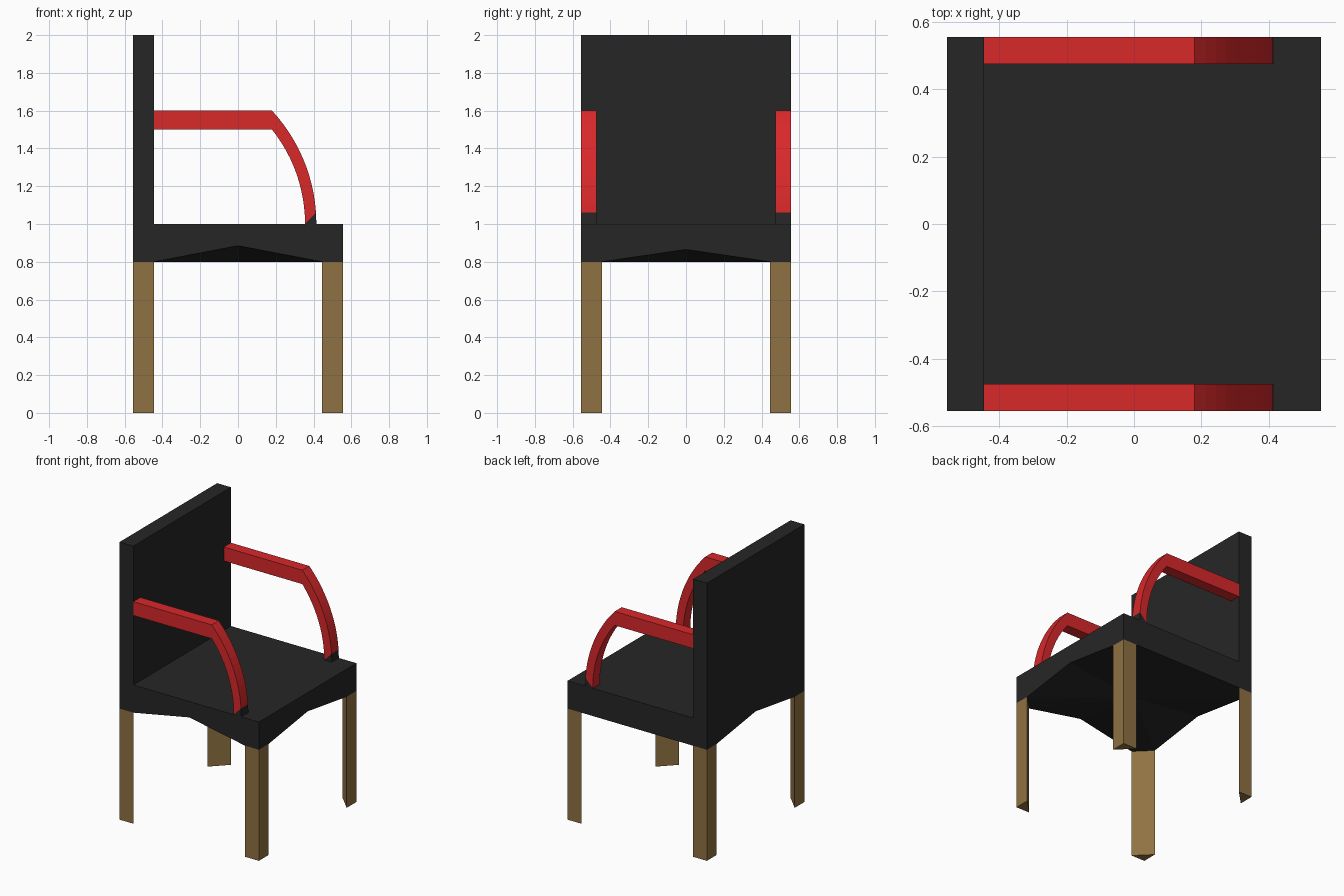
import bpy, bmesh, math

if "Cube" in bpy.data.objects:
    bpy.data.objects.remove(bpy.data.objects["Cube"])

H = 0.555          # half width of the chair
T = 0.11           # thickness of backrest and legs
I = H - T


def material(name, rgb):
    m = bpy.data.materials.new(name)
    m.diffuse_color = (*rgb, 1)
    m.use_nodes = True
    m.node_tree.nodes["Principled BSDF"].inputs["Base Color"].default_value = m.diffuse_color
    return m


BLACK = material("black", (0.0194, 0.0194, 0.0194))
RED = material("red", (0.686, 0.021, 0.023))
BROWN = material("brown wood", (0.275, 0.168, 0.054))


def finish(bm, name, mat):
    bmesh.ops.recalc_face_normals(bm, faces=bm.faces)
    me = bpy.data.meshes.new(name)
    bm.to_mesh(me)
    bm.free()
    me.materials.append(mat)
    ob = bpy.data.objects.new(name, me)
    bpy.context.collection.objects.link(ob)
    return ob


def prism(name, mat, points, offset):
    """Extrude a flat outline along an offset vector."""
    bm = bmesh.new()
    f = bm.faces.new([bm.verts.new(p) for p in points])
    r = bmesh.ops.extrude_face_region(bm, geom=[f])
    vs = [v for v in r["geom"] if isinstance(v, bmesh.types.BMVert)]
    bmesh.ops.translate(bm, verts=vs, vec=offset)
    return finish(bm, name, mat)


# seat: slab whose lower rim rises to the middle of every side
def seat():
    bm = bmesh.new()
    centre = bm.verts.new((0, 0, 0.8))
    corners = [(-H, -H), (H, -H), (H, H), (-H, H)]
    low = [bm.verts.new((x, y, 0.8)) for x, y in corners]
    top = [bm.verts.new((x, y, 1.0)) for x, y in corners]
    bm.faces.new(top)
    for i in range(4):
        j = (i + 1) % 4
        (ax, ay), (bx, by) = corners[i], corners[j]

        def rim(t, z):
            return bm.verts.new((ax + (bx - ax) * t, ay + (by - ay) * t, z))
        k = T / (2 * H)
        a = rim(k, 0.8)
        m = rim(0.5, 0.885 if i % 2 == 0 else 0.865)
        b = rim(1 - k, 0.8)
        bm.faces.new((low[i], a, m, b, low[j], top[j], top[i]))
        if i == 2:      # the rear arch is closed down to the leg tops
            bm.faces.new((a, m, b))
            under = [low[i], a, b, low[j]]
        else:
            under = [low[i], a, m, b, low[j]]
        for p, q in zip(under, under[1:]):
            bm.faces.new((centre, q, p))
    finish(bm, "seat", BLACK)


seat()

# backrest
prism("backrest", BLACK, [(-H, -H, 1), (-I, -H, 1), (-I, -H, 2), (-H, -H, 2)], (0, 2 * H, 0))

# triangular corner legs
for sx, nx in ((-1, "left"), (1, "right")):
    for sy, ny in ((-1, "front"), (1, "rear")):
        prism(f"{ny}_{nx}_leg", BROWN,
              [(sx * H, sy * H, 0), (sx * I, sy * H, 0), (sx * H, sy * I, 0)], (0, 0, 0.8))


# armrests: straight bar that bends down in an arc
def arc(x0, z0, x1, z1, n=12):
    """Arc from (x0, z0) down to (x1, z1), vertical at z = 1."""
    d, h = x1 - x0, z0 - 1.0
    r = (d * d + h * h) / (2 * d)
    a0, a1 = math.asin(h / r), math.asin((z1 - 1.0) / r)
    return [(x1 - r + r * math.cos(a0 + (a1 - a0) * i / n),
             1.0 + r * math.sin(a0 + (a1 - a0) * i / n)) for i in range(n + 1)]


outer = arc(0.18, 1.6, 0.415, 1.06)
inner = arc(0.18, 1.5, 0.355, 1.0)
top_line = [(-I, 1.6)] + outer
low_line = [(-I, 1.5)] + inner

for s, side in ((-1, "front"), (1, "rear")):
    y0, y1 = s * H, s * (H - 0.08)
    bm = bmesh.new()
    rings = [[bm.verts.new((x, y, z)) for (x, z), y in ((p, y0), (p, y1), (q, y1), (q, y0))]
             for p, q in zip(top_line, low_line)]
    for r0, r1 in zip(rings, rings[1:]):
        for k in range(4):
            bm.faces.new((r0[k], r0[(k + 1) % 4], r1[(k + 1) % 4], r1[k]))
    bm.faces.new(rings[0])
    bm.faces.new(rings[-1])
    finish(bm, f"{side}_armrest", RED)
    # dark wedge under the armrest foot
    (px, pz), (qx, qz) = outer[-1], inner[-1]
    prism(f"{side}_armrest_foot", BLACK,
          [(qx, y0, qz), (0.415, y0, 1.0), (px, y0, pz)], (0, y1 - y0, 0))
